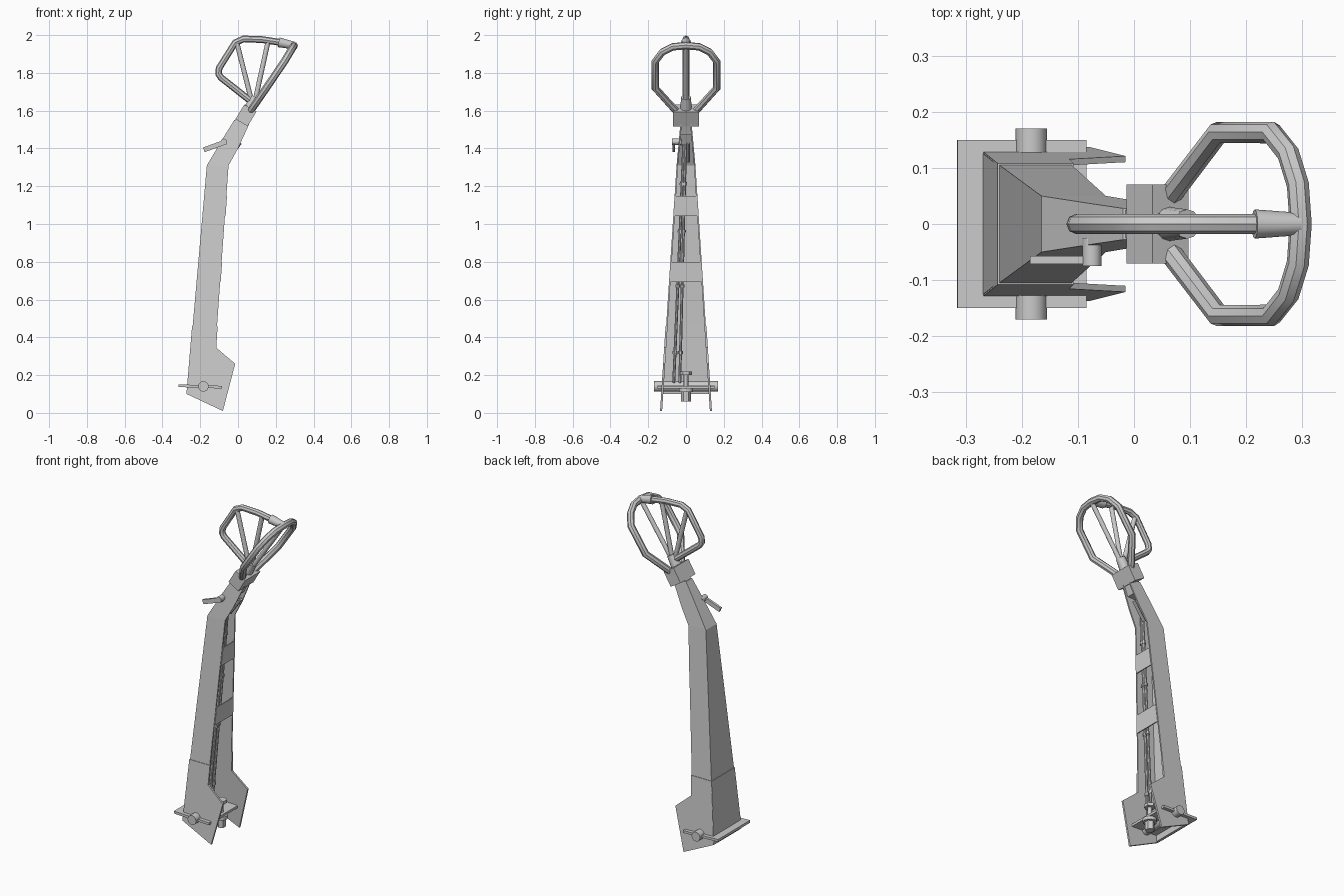
import bpy, bmesh, math
from mathutils import Vector, Matrix

cube = bpy.data.objects.get("Cube")
if cube:
    bpy.data.objects.remove(cube, do_unlink=True)

grey = bpy.data.materials.new("painted_grey")
grey.use_nodes = True
colour = (0.6, 0.6, 0.6, 1)
grey.diffuse_color = colour
grey.node_tree.nodes["Principled BSDF"].inputs["Base Color"].default_value = colour


def add_mesh(name, bm, smooth=False):
    bmesh.ops.recalc_face_normals(bm, faces=bm.faces[:])
    mesh = bpy.data.meshes.new(name)
    bm.to_mesh(mesh)
    bm.free()
    mesh.materials.append(grey)
    obj = bpy.data.objects.new(name, mesh)
    bpy.context.collection.objects.link(obj)
    if smooth:
        bpy.ops.object.select_all(action='DESELECT')
        obj.select_set(True)
        bpy.context.view_layer.objects.active = obj
        bpy.ops.object.shade_smooth_by_angle(angle=math.radians(40))
    return obj


def loft(name, rings):
    """Solid through matching closed rings of points."""
    bm = bmesh.new()
    loops = [[bm.verts.new(p) for p in ring] for ring in rings]
    for a, b in zip(loops, loops[1:]):
        for i in range(len(a)):
            j = (i + 1) % len(a)
            bm.faces.new((a[i], a[j], b[j], b[i]))
    bm.faces.new(loops[0])
    bm.faces.new(loops[-1])
    return add_mesh(name, bm)


def box(name, centre, size, tilt=0):
    bm = bmesh.new()
    bmesh.ops.create_cube(bm, size=1, matrix=Matrix.Translation(centre)
                          @ Matrix.Rotation(tilt, 4, 'Y') @ Matrix.Diagonal((*size, 1)))
    return add_mesh(name, bm)


def rod(name, a, b, r1, r2=None, sides=12):
    a, b = Vector(a), Vector(b)
    d = b - a
    bm = bmesh.new()
    bmesh.ops.create_cone(bm, cap_ends=True, segments=sides, radius1=r1,
                          radius2=r1 if r2 is None else r2, depth=d.length,
                          matrix=Matrix.Translation((a + b) / 2)
                          @ d.to_track_quat('Z', 'Y').to_matrix().to_4x4())
    return add_mesh(name, bm, sides > 6)


def tube(name, points, radius):
    curve = bpy.data.curves.new(name, 'CURVE')
    curve.dimensions = '3D'
    curve.bevel_depth = radius
    curve.bevel_resolution = 2
    curve.use_fill_caps = True
    spline = curve.splines.new('POLY')
    spline.points.add(len(points) - 1)
    for p, co in zip(spline.points, points):
        p.co = (*co, 1)
    temp = bpy.data.objects.new(name + "_path", curve)
    bpy.context.collection.objects.link(temp)
    bpy.context.view_layer.update()
    mesh = bpy.data.meshes.new_from_object(temp.evaluated_get(bpy.context.evaluated_depsgraph_get()))
    bpy.data.objects.remove(temp, do_unlink=True)
    bm = bmesh.new()
    bm.from_mesh(mesh)
    return add_mesh(name, bm, True)


def half(z):
    """Half width of the tapering column."""
    if z < 1.31:
        return 0.135 - 0.085 * z / 1.31
    return 0.05 - 0.022 * (z - 1.31) / 0.24


def wall(name, side, outline, grow=0.0, thick=0.008):
    loft(name, [[(x, side * (half(z) + o), z) for x, z in outline] for o in (grow, grow - thick)])


# Column: two tapering sides, a back and a flared boot
boot = [(-0.272, 0.10), (-0.08, 0.01), (-0.015, 0.26), (-0.115, 0.345), (-0.108, 0.46), (-0.243, 0.46)]
shaft = [(-0.24, 0.45), (-0.112, 0.45), (-0.05, 1.31), (-0.165, 1.31)]
neck = [(-0.165, 1.31), (-0.05, 1.31), (0.0, 1.40), (0.06, 1.53), (-0.02, 1.55), (-0.07, 1.47)]
for side, label in ((1, "left"), (-1, "right")):
    wall(label + "_boot_side", side, boot, 0.003, 0.011)
    wall(label + "_column_side", side, shaft)
    wall(label + "_neck_side", side, neck)

back = [(-0.270, 0.10), (-0.24, 0.46), (-0.165, 1.31), (-0.07, 1.47), (-0.02, 1.55)]
loft("column_back", [[(x, -half(z), z), (x, half(z), z),
                      (x + 0.012, half(z), z), (x + 0.012, -half(z), z)] for x, z in back])
loft("boot_back", [[(x - 0.003, -half(z), z), (x - 0.003, half(z), z),
                    (x + 0.005, half(z), z), (x + 0.005, -half(z), z)] for x, z in back[:2]])
loft("neck_filler", [[(x + dx, s * half(z), z) for dx, s in ((0.005, -0.9), (0.005, 0.9), (w, 0.9), (w, -0.9))]
                     for x, z, w in ((-0.07, 1.47, 0.09), (-0.02, 1.55, 0.08), (0.03, 1.63, 0.05))])

# Cross straps over the open side
for z, x in ((0.745, -0.094), (1.095, -0.068)):
    w = half(z) - 0.004
    loft("strap", [[(x + (h - z) * 0.07 + d, s * (half(h) - 0.004), h)
                    for d, s in ((0, -1), (0, 1), (0.006, 1), (0.006, -1))]
                   for h in (z - 0.053, z + 0.053)])

# Linkage rods running inside the channel
lower, upper = Vector((-0.15, -0.065, 0.16)), Vector((-0.06, -0.012, 1.42))
for shift in (0, 0.032):
    start, end = lower + Vector((0, shift, 0)), upper + Vector((0, shift * 0.3, 0))
    rod("linkage_rod", start, end, 0.008, sides=8)
    for t in (0.12, 0.4, 0.63, 0.83):
        p = start.lerp(end, t)
        rod("rod_joint", p, p + (end - start) * 0.012, 0.013, sides=8)
rod("neck_link", (-0.06, 0.012, 1.33), (0.012, 0.012, 1.43), 0.009, sides=8)

# Pivot at the foot: plate, cross shaft and vertical bolt
box("pivot_plate", (-0.2, 0, 0.14), (0.23, 0.3, 0.014), math.radians(2))
rod("pivot_shaft", (-0.183, -0.17, 0.14), (-0.183, 0.17, 0.14), 0.028)
rod("pivot_bolt", (-0.11, 0, 0.06), (-0.11, 0, 0.215), 0.012)
rod("bolt_nut", (-0.11, 0, 0.06), (-0.11, 0, 0.11), 0.026, sides=6)
rod("bolt_washer", (-0.11, 0, 0.11), (-0.11, 0, 0.13), 0.038)
rod("bolt_head", (-0.11, 0, 0.2), (-0.11, 0, 0.218), 0.032, sides=6)

# Side lever on the neck
rod("lever_hub", (-0.075, -0.025, 1.435), (-0.075, -0.075, 1.435), 0.017)
box("lever_arm", (-0.122, -0.064, 1.414), (0.125, 0.014, 0.026), math.radians(-20))

# Collar joining the neck and the grip
box("collar", (0.042, 0, 1.575), (0.075, 0.14, 0.09), math.radians(31))
rod("grip_socket", (0.05, 0, 1.59), (0.095, 0, 1.67), 0.032, 0.026)

# Grip: angled ring, bowed guard and two spokes
half_ring = [(0.06, 0.045, 1.59), (0.15, 0.163, 1.72), (0.245, 0.163, 1.86),
             (0.275, 0.125, 1.91), (0.292, 0.07, 1.938)]
tube("grip_ring", half_ring + [(0.297, 0, 1.944)]
     + [(x, -y, z) for x, y, z in reversed(half_ring)], 0.02)
guard = [(0.075, 1.645), (-0.09, 1.775), (-0.103, 1.795), (-0.1, 1.825), (-0.015, 1.96),
         (0.03, 1.98), (0.13, 1.976), (0.22, 1.962), (0.295, 1.945)]
tube("grip_guard", [(x, 0, z) for x, z in guard], 0.018)
rod("rear_spoke", (0.075, 0, 1.64), (-0.005, 0, 1.955), 0.013)
rod("front_spoke", (0.09, 0, 1.65), (0.16, 0, 1.97), 0.013)
rod("centre_spoke", (0.09, 0, 1.64), (0.295, 0, 1.94), 0.013)
rod("guard_ferrule", (0.215, 0, 1.962), (0.295, 0, 1.945), 0.026, 0.02)
